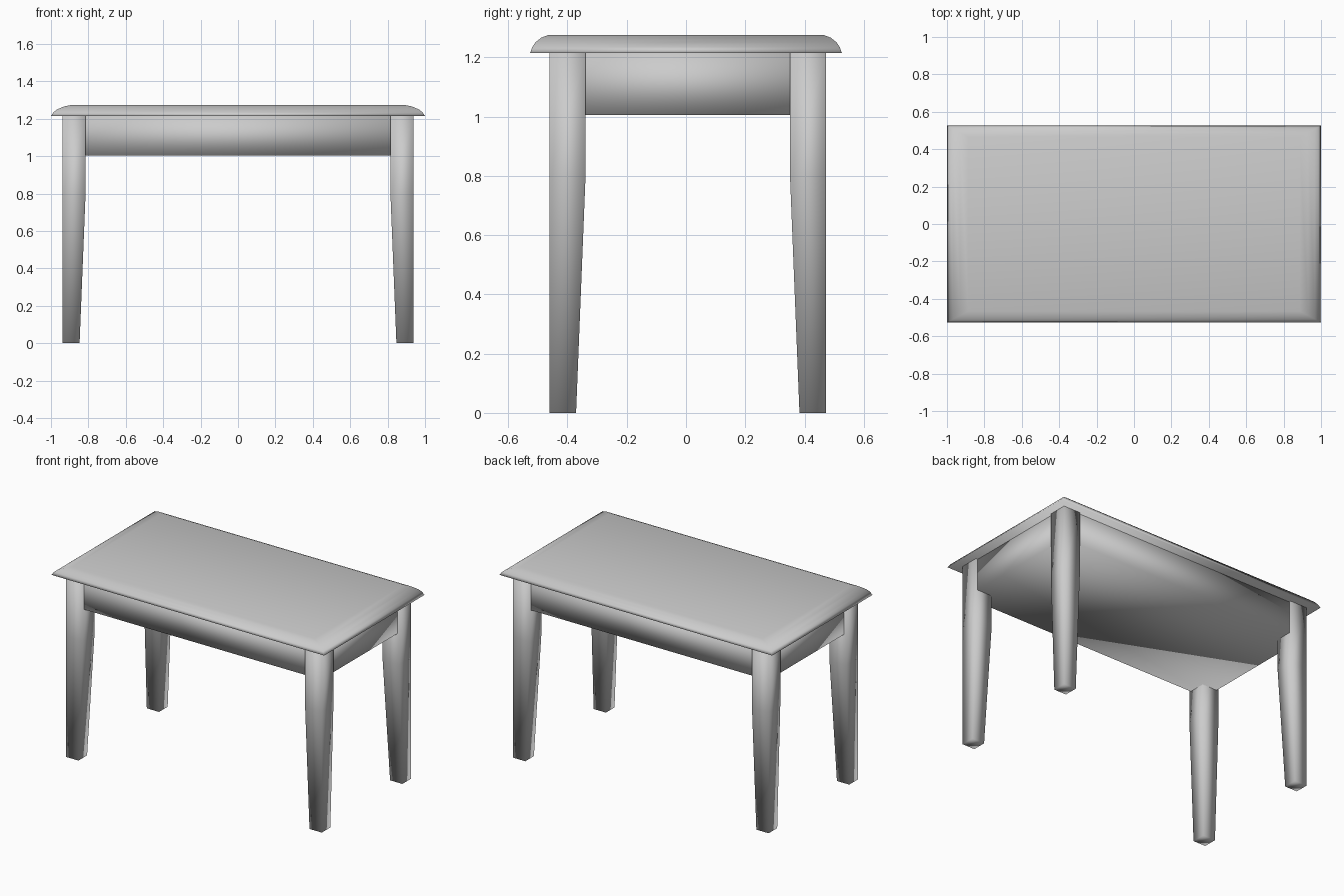
import bpy, bmesh

if "Cube" in bpy.data.objects:
    bpy.data.objects.remove(bpy.data.objects["Cube"])


def loft(name, rings):
    """Closed solid through stacked rectangles (x0, x1, y0, y1, z)."""
    bm = bmesh.new()
    loops = [[bm.verts.new(p) for p in ((x0, y0, z), (x1, y0, z), (x1, y1, z), (x0, y1, z))]
             for x0, x1, y0, y1, z in rings]
    for low, high in zip(loops, loops[1:]):
        for i in range(4):
            j = (i + 1) % 4
            bm.faces.new((low[i], low[j], high[j], high[i]))
    bm.faces.new(loops[0][::-1])
    bm.faces.new(loops[-1])
    bmesh.ops.recalc_face_normals(bm, faces=bm.faces)
    mesh = bpy.data.meshes.new(name)
    bm.to_mesh(mesh)
    bm.free()
    mesh.shade_smooth()
    obj = bpy.data.objects.new(name, mesh)
    bpy.context.collection.objects.link(obj)
    return obj


HALF_X, HALF_Y = 1.0, 0.526
TOP_Z, APRON_Z, TAPER_Z = 1.215, 1.005, 0.8
BASE_Y = 0.006            # the base sits slightly off centre under the top

# Tabletop with a rounded-over rim: (outline scale, height)
rim = [(1.0, TOP_Z), (0.986, 1.235), (0.967, 1.25), (0.93, 1.266), (0.886, 1.275)]
loft("tabletop", [(-HALF_X * s, HALF_X * s, -HALF_Y * s, HALF_Y * s, z) for s, z in rim])

# Apron block, set just behind the outer faces of the legs
loft("apron", [(-0.923, 0.923, -0.454 + BASE_Y, 0.454 + BASE_Y, z) for z in (APRON_Z, TOP_Z)])

# Square legs, straight outside and tapering on the two inner faces
LEG_X, LEG_Y = 0.937, 0.467
for end, sx in (("left", -1), ("right", 1)):
    for side, sy in (("front", -1), ("back", 1)):
        rings = []
        for width, z in ((0.09, 0.0), (0.122, TAPER_Z), (0.122, TOP_Z)):
            xs = sorted((sx * LEG_X, sx * (LEG_X - width)))
            ys = sorted((sy * LEG_Y + BASE_Y, sy * (LEG_Y - width) + BASE_Y))
            rings.append((*xs, *ys, z))
        loft(f"{side}_{end}_leg", rings)
